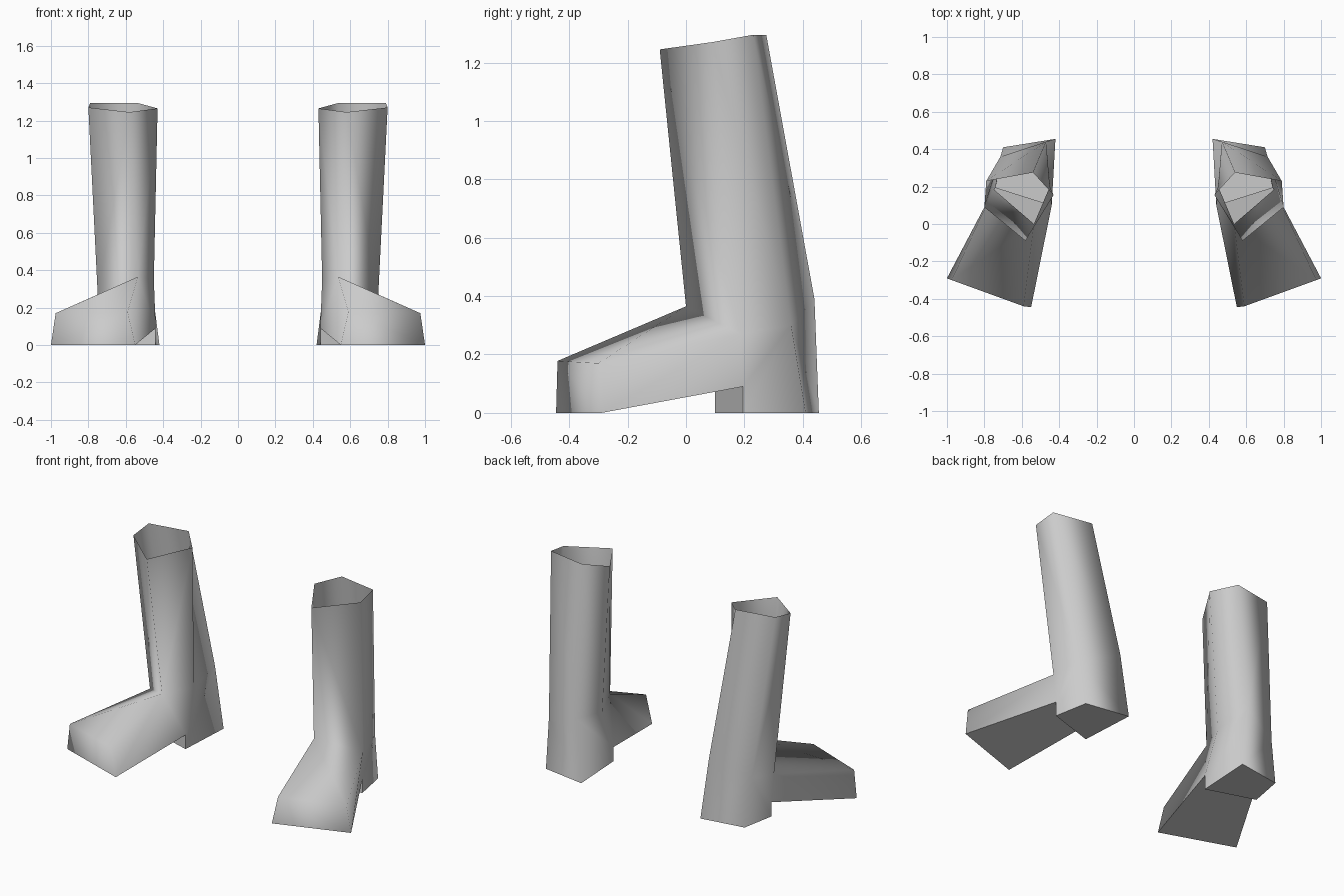
import bpy, bmesh

if "Cube" in bpy.data.objects:
    bpy.data.objects.remove(bpy.data.objects["Cube"])

# Single leather colour
leather = bpy.data.materials.new("grey_leather")
leather.diffuse_color = (0.6, 0.6, 0.6, 1)
leather.use_nodes = True
leather.node_tree.nodes["Principled BSDF"].inputs["Base Color"].default_value = leather.diffuse_color

# Corner points of the right boot
POINTS = {
    # open rim of the shaft
    "rim_f": (.58, -.09, 1.245), "rim_rf": (.80, .09, 1.27), "rim_rb": (.79, .23, 1.295),
    "rim_b": (.54, .275, 1.295), "rim_l": (.43, .155, 1.265),
    # ankle
    "ank_f": (.535, 0, .365), "ank_rf": (.75, .185, .27), "ank_rb": (.714, .36, .30),
    "ank_b": (.47, .44, .39), "ank_l": (.45, .20, .35),
    # heel block
    "arch_l": (.44, .10, .09), "arch_r": (.74, .195, .09),
    "heel_fl": (.44, .10, 0), "heel_fr": (.74, .195, 0),
    "heel_br": (.70, .41, 0), "heel_bl": (.42, .455, 0),
    # square toe
    "toe_tl": (.59, -.44, .178), "toe_tr": (.975, -.30, .17),
    "toe_bl": (.55, -.445, 0), "toe_br": (1.0, -.29, 0),
}

UPPER = [
    "ank_f ank_rf toe_tr toe_tl",            # instep
    "toe_tl toe_tr toe_br toe_bl",           # toe front
    "ank_rf arch_r toe_br toe_tr",           # outer foot wall
    "ank_f toe_tl toe_bl arch_l",            # inner foot wall
    "ank_f arch_l ank_l",
    "ank_rf ank_rb arch_r",                  # outer heel wall
    "ank_rb heel_br heel_fr arch_r",
    "ank_rb ank_b heel_bl heel_br",          # heel back
    "ank_b ank_l arch_l",                    # inner heel wall
    "ank_b arch_l heel_fl heel_bl",
]
SOLE = [
    "arch_l toe_bl toe_br arch_r",           # foot sole
    "arch_l arch_r heel_fr heel_fl",         # heel breast
    "heel_fl heel_fr heel_br heel_bl",       # heel bottom
]


def make_boot(name, side):
    bm = bmesh.new()
    v = {k: bm.verts.new((side * x, y, z)) for k, (x, y, z) in POINTS.items()}
    # shaft walls
    ring = ["f", "rf", "rb", "b", "l"]
    for a, b in zip(ring, ring[1:] + ring[:1]):
        bm.faces.new([v["rim_" + a], v["rim_" + b], v["ank_" + b], v["ank_" + a]])
    for names in UPPER:
        bm.faces.new([v[n] for n in names.split()])
    soles = [bm.faces.new([v[n] for n in names.split()]) for names in SOLE]
    bmesh.ops.recalc_face_normals(bm, faces=bm.faces)
    # outward normals: the heel bottom must look down
    if soles[2].normal.z > 0:
        bmesh.ops.reverse_faces(bm, faces=bm.faces)
    # smooth upper, crisp sole
    for f in bm.faces:
        f.smooth = f not in soles
    for f in soles:
        for e in f.edges:
            e.smooth = False
    mesh = bpy.data.meshes.new(name)
    bm.to_mesh(mesh)
    bm.free()
    mesh.materials.append(leather)
    bpy.context.collection.objects.link(bpy.data.objects.new(name, mesh))


make_boot("right_boot", 1)
make_boot("left_boot", -1)
